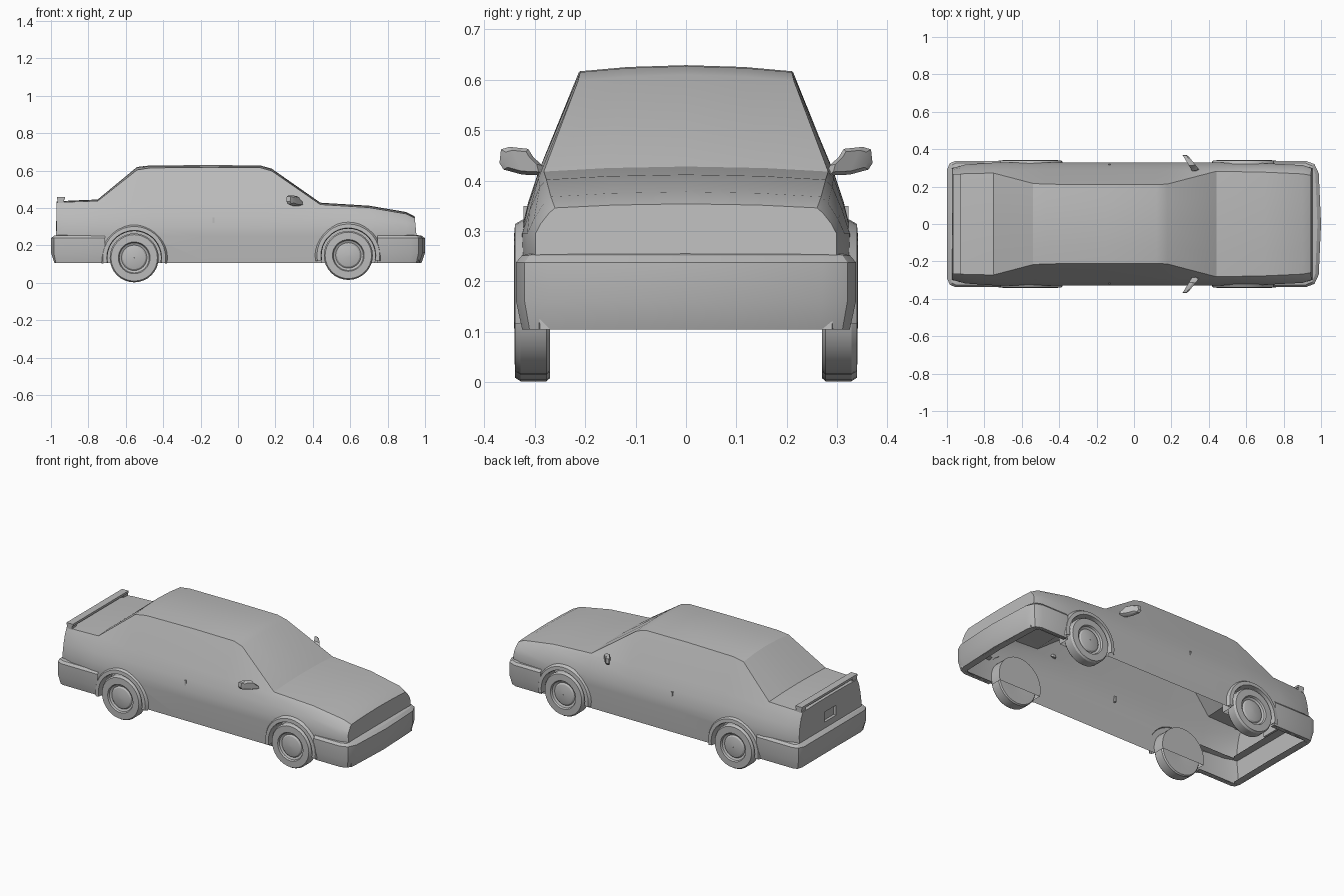
import bpy, bmesh, math
from mathutils import Vector

cube = bpy.data.objects.get("Cube")
if cube:
    bpy.data.objects.remove(cube)

grey = bpy.data.materials.new("plain grey")
grey.use_nodes = True
grey.diffuse_color = (0.5, 0.5, 0.5, 1)
grey.node_tree.nodes["Principled BSDF"].inputs["Base Color"].default_value = (0.5, 0.5, 0.5, 1)

WHEELS = {"rear": (-0.555, 0.133), "front": (0.59, 0.146)}
ARCH = 0.145
SIDES = {"left": 1, "right": -1}
parts = []


def add(name, bm, fix_normals=True):
    if fix_normals:
        bmesh.ops.recalc_face_normals(bm, faces=bm.faces[:])
    mesh = bpy.data.meshes.new(name)
    bm.to_mesh(mesh)
    bm.free()
    mesh.materials.append(grey)
    obj = bpy.data.objects.new(name, mesh)
    bpy.context.collection.objects.link(obj)
    parts.append(obj)
    return obj


def loft(rings, closed_ring=False, loop=False, caps=False):
    """Skin a list of point rings into a bmesh."""
    bm = bmesh.new()
    rows = [[bm.verts.new(p) for p in ring] for ring in rings]
    n = len(rows[0])
    pairs = list(zip(rows, rows[1:])) + ([(rows[-1], rows[0])] if loop else [])
    for a, b in pairs:
        for i in range(n if closed_ring else n - 1):
            j = (i + 1) % n
            bm.faces.new((a[i], a[j], b[j], b[i]))
    if caps:
        bm.faces.new(rows[0])
        bm.faces.new(rows[-1])
    return bm


def box(lo, hi):
    bm = bmesh.new()
    bmesh.ops.create_cube(bm, size=1)
    lo, hi = Vector(lo), Vector(hi)
    for v in bm.verts:
        v.co = (lo + hi) / 2 + v.co * (hi - lo)
    return bm


# Body: stations of x, side scale, belt y, belt z, top edge y, top edge z, crown
STATIONS = [
    (-0.97, 0.91, 0.278, 0.395, 0.262, 0.428, 0.005),
    (-0.90, 0.97, 0.285, 0.40, 0.27, 0.432, 0.007),
    (-0.75, 1, 0.29, 0.41, 0.272, 0.437, 0.008),
    (-0.54, 1, 0.291, 0.42, 0.217, 0.603, 0.016),
    (-0.47, 1, 0.291, 0.42, 0.213, 0.614, 0.013),
    (-0.15, 1, 0.292, 0.42, 0.21, 0.617, 0.012),
    (0.12, 1, 0.292, 0.42, 0.21, 0.615, 0.012),
    (0.18, 1, 0.292, 0.418, 0.214, 0.598, 0.012),
    (0.44, 1, 0.293, 0.405, 0.282, 0.418, 0.01),
    (0.70, 0.99, 0.29, 0.388, 0.277, 0.402, 0.01),
    (0.90, 0.96, 0.282, 0.355, 0.268, 0.368, 0.01),
    (0.945, 0.91, 0.272, 0.335, 0.26, 0.346, 0.008),
]


def section(x, w, by, bz, ty, tz, crown):
    half = [(0.318 * w, 0.105), (0.328 * w, 0.25), (0.328 * w, 0.295),
            (0.164 * w + by / 2 + 0.003, 0.147 + bz / 2), (by, bz),
            (ty, tz), (ty * 0.55, tz + crown * 0.7), (0, tz + crown)]
    slant = 0.12 if x > 0.94 else 0.03 if x < -0.96 else 0
    push = math.copysign(slant, x)
    ring = half + [(-y, z) for y, z in half[-2::-1]]
    return [(x + push * max(0, 0.35 - z) * 0.8, y, z) for y, z in ring]


body = add("body_shell", loft([section(*s) for s in STATIONS], closed_ring=True, caps=True))

# Cutters for the wheel wells and the rear plate recess
cutters = []
for end, (cx, cz) in WHEELS.items():
    for side, s in SIDES.items():
        rings = []
        for y in (0.25, 0.42):
            rings.append([(cx + ARCH * math.cos(k * math.tau / 40), s * y,
                           cz + ARCH * math.sin(k * math.tau / 40)) for k in range(40)])
        cutters.append(add(f"{end}_{side}_well_cutter", loft(rings, closed_ring=True, caps=True)))
cutters.append(add("plate_recess_cutter", box((-1.1, -0.055, 0.29), (-0.955, 0.055, 0.35))))
for cutter in cutters:
    cutter.hide_render = True
    mod = body.modifiers.new(cutter.name, "BOOLEAN")
    mod.operation, mod.solver, mod.object = "DIFFERENCE", "EXACT", cutter
bpy.context.view_layer.update()
cut_mesh = bpy.data.meshes.new_from_object(body.evaluated_get(bpy.context.evaluated_depsgraph_get()))
body.modifiers.clear()
body.data = cut_mesh
for cutter in cutters:
    parts.remove(cutter)
    bpy.data.objects.remove(cutter)

# Leave the underside of the shell open
bm = bmesh.new()
bm.from_mesh(body.data)
floor = [f for f in bm.faces if all(v.co.z < 0.107 for v in f.verts)]
bmesh.ops.delete(bm, geom=floor, context="FACES")
bm.to_mesh(body.data)
bm.free()

# Wraparound bumpers: plan point and outward direction, swept with one profile
PROFILE = [(0.04, 0.107), (0.012, 0.105), (0, 0.16), (0, 0.238), (0.012, 0.252), (0.045, 0.258)]
NORMALS = [(0, 1), (0.1, 1), (0.6, 0.8), (0.95, 0.3), (1, 0)]
PLANS = {
    "front": (1, [(0.745, 0.337), (0.92, 0.337), (0.965, 0.32), (0.988, 0.27), (1, 0)]),
    "rear": (-1, [(0.71, 0.337), (0.955, 0.337), (0.985, 0.325), (1, 0.29), (1, 0)]),
}
for end, (d, plan) in PLANS.items():
    half = []
    for (x, y), (nx, ny) in zip(plan, NORMALS):
        half.append([(d * (x - nx * i * 1.6), y - ny * i, z) for i, z in PROFILE])
    other = [[(x, -y, z) for x, y, z in ring] for ring in half[-2::-1]]
    add(end + "_bumper", loft(half + other))

# Wheels: turned profile of radius and distance from the centre line
TYRE = [(0.001, 0.275), (0.09, 0.27), (0.125, 0.27), (0.131, 0.277), (0.131, 0.328),
        (0.124, 0.339), (0.085, 0.34), (0.08, 0.33), (0.068, 0.324),
        (0.06, 0.331), (0.035, 0.337), (0.001, 0.338)]
FLARE = [(0.178, 0.322), (0.168, 0.339), (0.147, 0.341), (0.143, 0.325), (0.143, 0.25)]


def sweep(cx, cz, s, profile, angles):
    return [[(cx + r * math.cos(a), s * y, cz + r * math.sin(a)) for r, y in profile]
            for a in angles]


for end, (cx, cz) in WHEELS.items():
    for side, s in SIDES.items():
        turn = [k * math.tau / 32 for k in range(32)]
        add(f"{end}_{side}_wheel", loft(sweep(cx, cz, s, TYRE, turn), loop=True))
        arc = [math.radians(-10 + k * 10) for k in range(21)]
        add(f"{end}_{side}_arch_flare", loft(sweep(cx, cz, s, FLARE, arc)))

# Door mirrors: swept-back housings on a short foot
OUTLINE = [(0.28, 0.41), (0.325, 0.412), (0.362, 0.422), (0.37, 0.435), (0.367, 0.462),
           (0.35, 0.467), (0.313, 0.463), (0.303, 0.447), (0.285, 0.43)]
for side, s in SIDES.items():
    rings = []
    for offset, shrink in ((-0.012, 1), (0.008, 1), (0.022, 0.75)):
        rings.append([(0.325 - (y - 0.28) * 0.6 + offset, s * (0.33 + (y - 0.33) * shrink),
                       0.44 + (z - 0.44) * shrink) for y, z in OUTLINE])
    add(side + "_door_mirror", loft(rings, closed_ring=True, caps=True))
    # Door handle and rear door edge
    y0, y1 = sorted((s * 0.308, s * 0.322))
    add(side + "_door_handle", box((-0.135, y0, 0.315), (-0.125, y1, 0.35)))

# Boot spoiler on end posts
add("boot_spoiler", box((-0.968, -0.268, 0.446), (-0.925, 0.268, 0.459)))
for side, s in SIDES.items():
    y0, y1 = sorted((s * 0.225, s * 0.268))
    add(side + "_spoiler_post", box((-0.964, y0, 0.425), (-0.93, y1, 0.448)))

# Smooth shading with kept creases
bpy.ops.object.select_all(action="DESELECT")
for obj in parts:
    obj.select_set(True)
bpy.context.view_layer.objects.active = body
bpy.ops.object.shade_smooth_by_angle(angle=math.radians(25))
